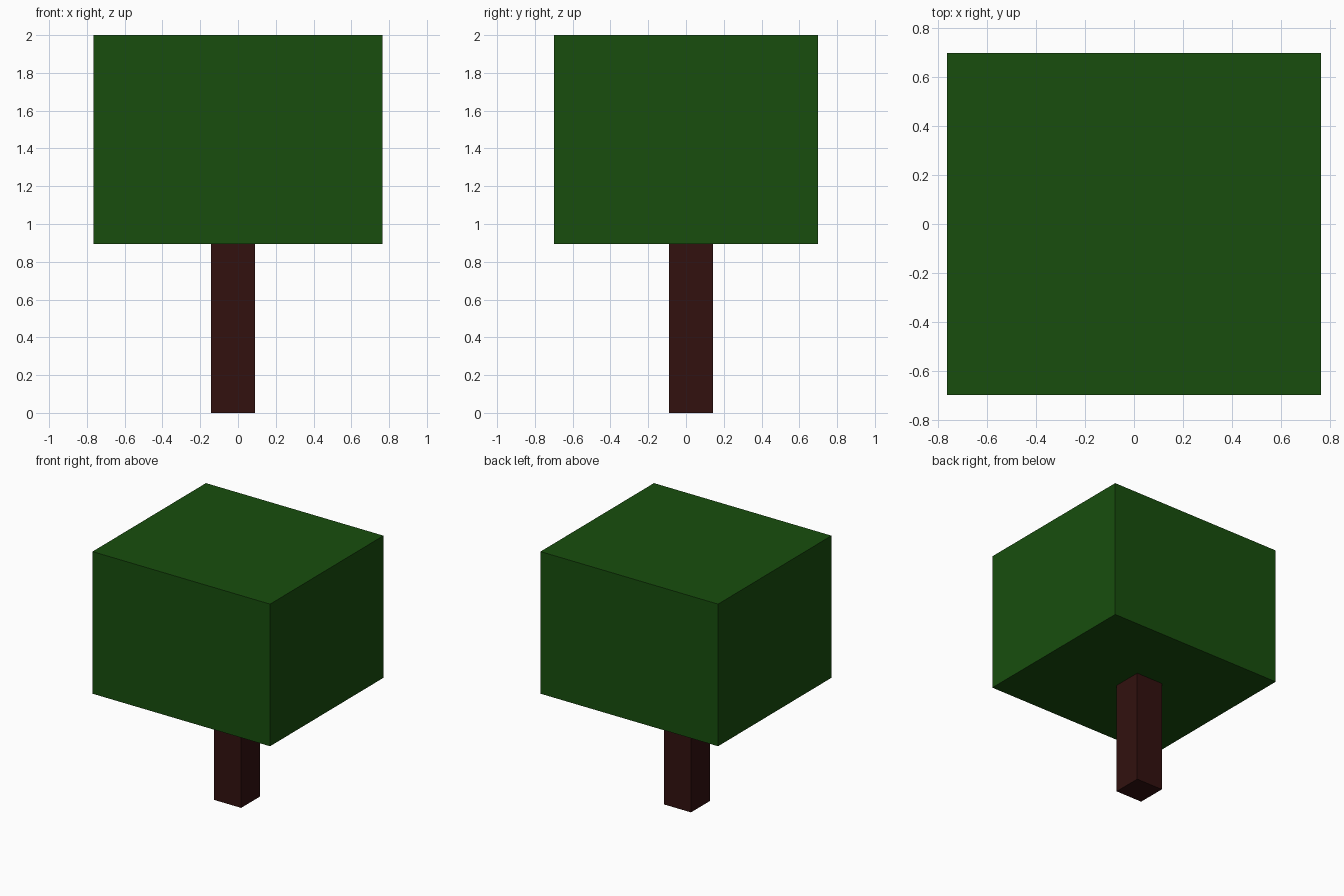
import bpy

if "Cube" in bpy.data.objects:
    bpy.data.objects.remove(bpy.data.objects["Cube"])


def box(name, lo, hi, colour):
    """Axis-aligned box between two corners, with a flat colour."""
    centre = [(a + b) / 2 for a, b in zip(lo, hi)]
    bpy.ops.mesh.primitive_cube_add(size=1, location=centre)
    obj = bpy.context.object
    obj.name = name
    obj.scale = [b - a for a, b in zip(lo, hi)]
    bpy.ops.object.transform_apply(location=False, rotation=False, scale=True)
    mat = bpy.data.materials.new(name + "_colour")
    mat.diffuse_color = (*colour, 1)
    mat.use_nodes = True
    mat.node_tree.nodes["Principled BSDF"].inputs["Base Color"].default_value = mat.diffuse_color
    obj.data.materials.append(mat)
    return obj


CANOPY_BOTTOM = 0.893

# Slightly off-centre square trunk
box("trunk", (-0.144, -0.09, 0), (0.09, 0.144, CANOPY_BOTTOM), (0.032, 0.0055, 0.0047))

# Block of leaves
box("canopy", (-0.765, -0.698, CANOPY_BOTTOM), (0.765, 0.698, 2), (0.0091, 0.076, 0.0042))
